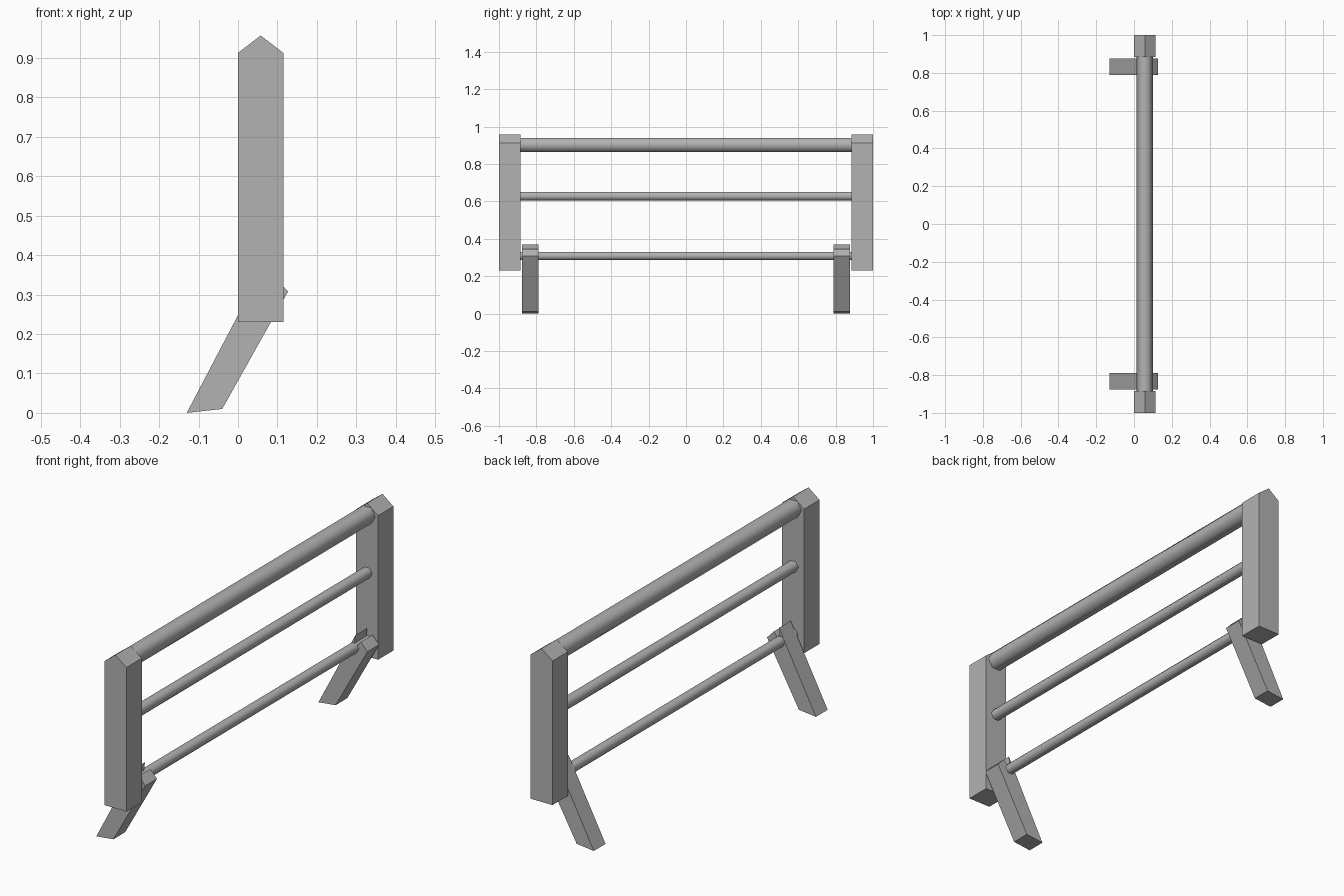
import bpy
import bmesh
import math
from mathutils import Matrix

cube = bpy.data.objects.get("Cube")
if cube:
    bpy.data.objects.remove(cube, do_unlink=True)

# Single plain grey
grey = bpy.data.materials.new("plain_grey")
grey.use_nodes = True
colour = (0.45, 0.45, 0.45, 1)
grey.diffuse_color = colour
grey.node_tree.nodes["Principled BSDF"].inputs["Base Color"].default_value = colour


def add_object(name, bm):
    bmesh.ops.recalc_face_normals(bm, faces=bm.faces)
    mesh = bpy.data.meshes.new(name)
    bm.to_mesh(mesh)
    bm.free()
    mesh.materials.append(grey)
    obj = bpy.data.objects.new(name, mesh)
    bpy.context.collection.objects.link(obj)
    return obj


def extrude_profile(name, profile, y_start, y_end):
    """Extrude an (x, z) outline along y."""
    bm = bmesh.new()
    face = bm.faces.new([bm.verts.new((x, y_start, z)) for x, z in profile])
    result = bmesh.ops.extrude_face_region(bm, geom=[face])
    verts = [v for v in result["geom"] if isinstance(v, bmesh.types.BMVert)]
    bmesh.ops.translate(bm, verts=verts, vec=(0, y_end - y_start, 0))
    return add_object(name, bm)


def add_rail(name, z, radius):
    """Six-sided bar running between the posts."""
    bm = bmesh.new()
    bmesh.ops.create_cone(bm, cap_ends=True, segments=6, radius1=radius,
                          radius2=radius, depth=1.78)
    # Corners point along x
    corner = max(bm.verts, key=lambda v: v.co.x).co
    spin = Matrix.Rotation(-math.atan2(corner.y, corner.x), 4, "Z")
    bm.transform(Matrix.Translation((0.057, 0, z))
                 @ Matrix.Rotation(math.pi / 2, 4, "X") @ spin)
    obj = add_object(name, bm)
    for face in obj.data.polygons:
        face.use_smooth = len(face.vertices) == 4
    return obj


# Gabled end posts and slanted legs notched to carry the lowest rail
post = [(0, 0.23), (0.115, 0.23), (0.115, 0.913), (0.0575, 0.957), (0, 0.913)]
leg = [(-0.13, 0), (-0.04, 0.01), (0.127, 0.308), (0.092, 0.345),
       (0.056, 0.305), (0.064, 0.37)]
for side, label in ((-1, "front"), (1, "back")):
    extrude_profile(label + "_post", post, side * 0.885, side)
    extrude_profile(label + "_leg", leg, side * 0.788, side * 0.876)

# Three horizontal rails
for name, z, radius in (("top_rail", 0.902, 0.0435),
                        ("middle_rail", 0.628, 0.027),
                        ("bottom_rail", 0.308, 0.025)):
    add_rail(name, z, radius)
